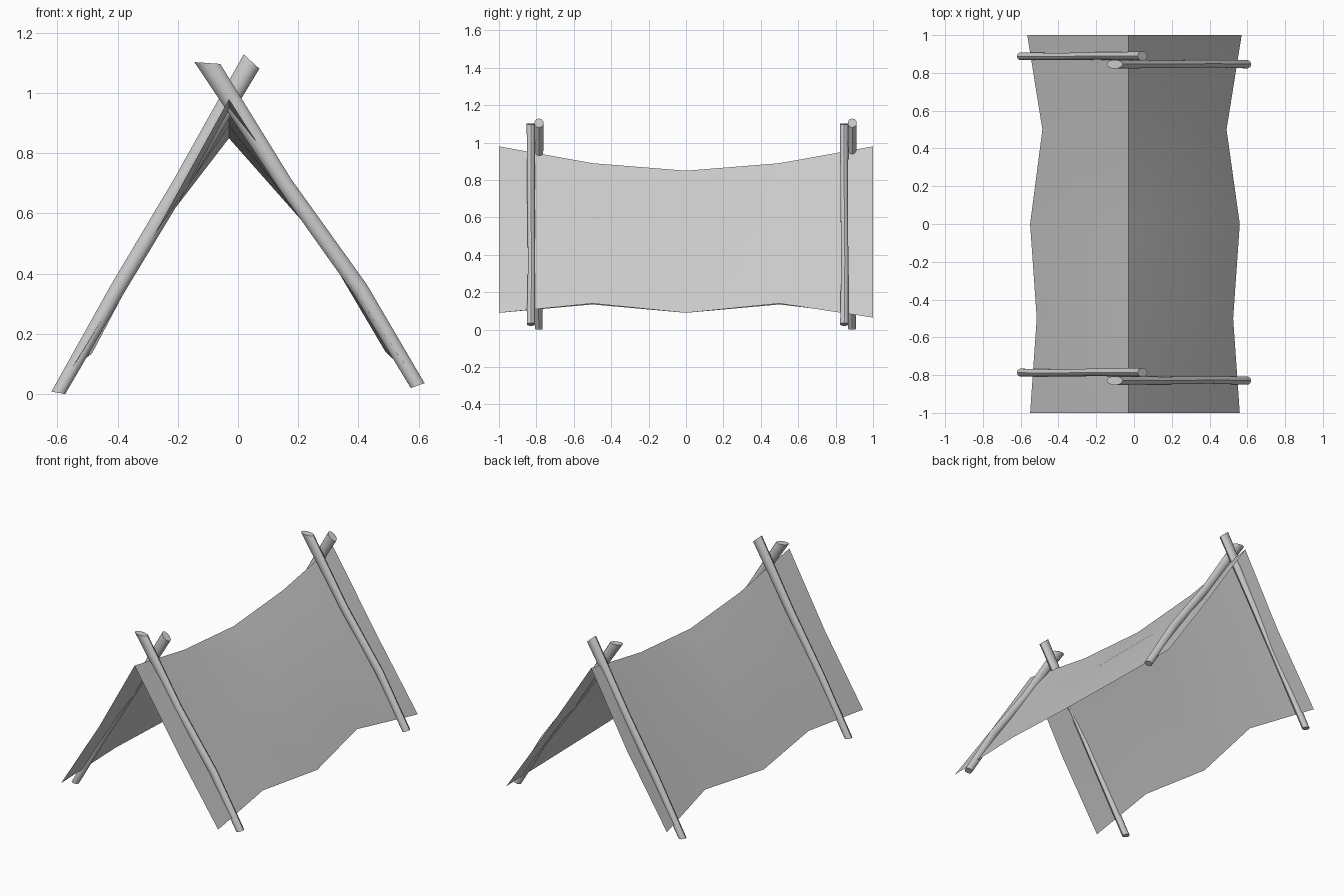
import bpy, bmesh, math

if "Cube" in bpy.data.objects:
    bpy.data.objects.remove(bpy.data.objects["Cube"])

def finish(name, bm):
    bmesh.ops.recalc_face_normals(bm, faces=bm.faces)
    me = bpy.data.meshes.new(name)
    bm.to_mesh(me)
    bm.free()
    ob = bpy.data.objects.new(name, me)
    bpy.context.collection.objects.link(ob)
    bpy.ops.object.select_all(action='DESELECT')
    bpy.context.view_layer.objects.active = ob
    ob.select_set(True)
    bpy.ops.object.shade_smooth_by_angle(angle=math.radians(40))
    return ob

def pole(name, rings, sides=10):
    # each ring: centre (x, y, z), half-width vector in xz, half-width in y
    bm = bmesh.new()
    loops = []
    for (x, y, z), (ux, uz), ry in rings:
        loop = []
        for i in range(sides):
            a = 2 * math.pi * i / sides
            c, s = math.cos(a), math.sin(a)
            loop.append(bm.verts.new((x + ux * c, y + ry * s, z + uz * c)))
        loops.append(loop)
    for a, b in zip(loops, loops[1:]):
        for i in range(sides):
            j = (i + 1) % sides
            bm.faces.new((a[i], a[j], b[j], b[i]))
    bm.faces.new(loops[0])
    bm.faces.new(loops[-1])
    return finish(name, bm)

# crossed, slightly crooked poles at both ends
for end, dy in (("front", 0.0), ("back", 1.675)):
    pole(end + "_left_pole", [
        ((-0.597, -0.787 + dy, 0.004), (0.023, -0.004), 0.022),
        ((-0.40, -0.789 + dy, 0.35), (0.022, -0.013), 0.020),
        ((-0.19, -0.785 + dy, 0.70), (0.023, -0.014), 0.021),
        ((0.045, -0.786 + dy, 1.105), (0.026, -0.024), 0.025)])
    pole(end + "_right_pole", [
        ((0.597, -0.829 + dy, 0.028), (0.023, 0.008), 0.023),
        ((0.405, -0.826 + dy, 0.35), (0.023, 0.014), 0.020),
        ((0.155, -0.829 + dy, 0.70), (0.022, 0.014), 0.021),
        ((-0.102, -0.829 + dy, 1.10), (0.043, -0.003), 0.024)])

# sagging cloth: hem, mid fold and ridge for each row along y
rows = [  # y, left hem x, left hem z, right hem x, right hem z, ridge z
    (-1.0, -0.55, 0.09, 0.56, 0.09, 0.98),
    (-0.5, -0.515, 0.135, 0.525, 0.14, 0.89),
    (0.0, -0.55, 0.09, 0.56, 0.09, 0.85),
    (0.5, -0.485, 0.135, 0.49, 0.14, 0.89),
    (1.0, -0.565, 0.075, 0.57, 0.065, 0.98)]
bm = bmesh.new()
grid = []
for y, lx, lz, rx, rz, top in rows:
    pts = [(lx, lz), (-0.28, 0.525), (-0.03, top), (0.275, 0.505), (rx, rz)]
    grid.append([bm.verts.new((x, y, z)) for x, z in pts])
for a, b in zip(grid, grid[1:]):
    for i in range(4):
        bm.faces.new((a[i], a[i + 1], b[i + 1], b[i]))
finish("tent_cloth", bm)
